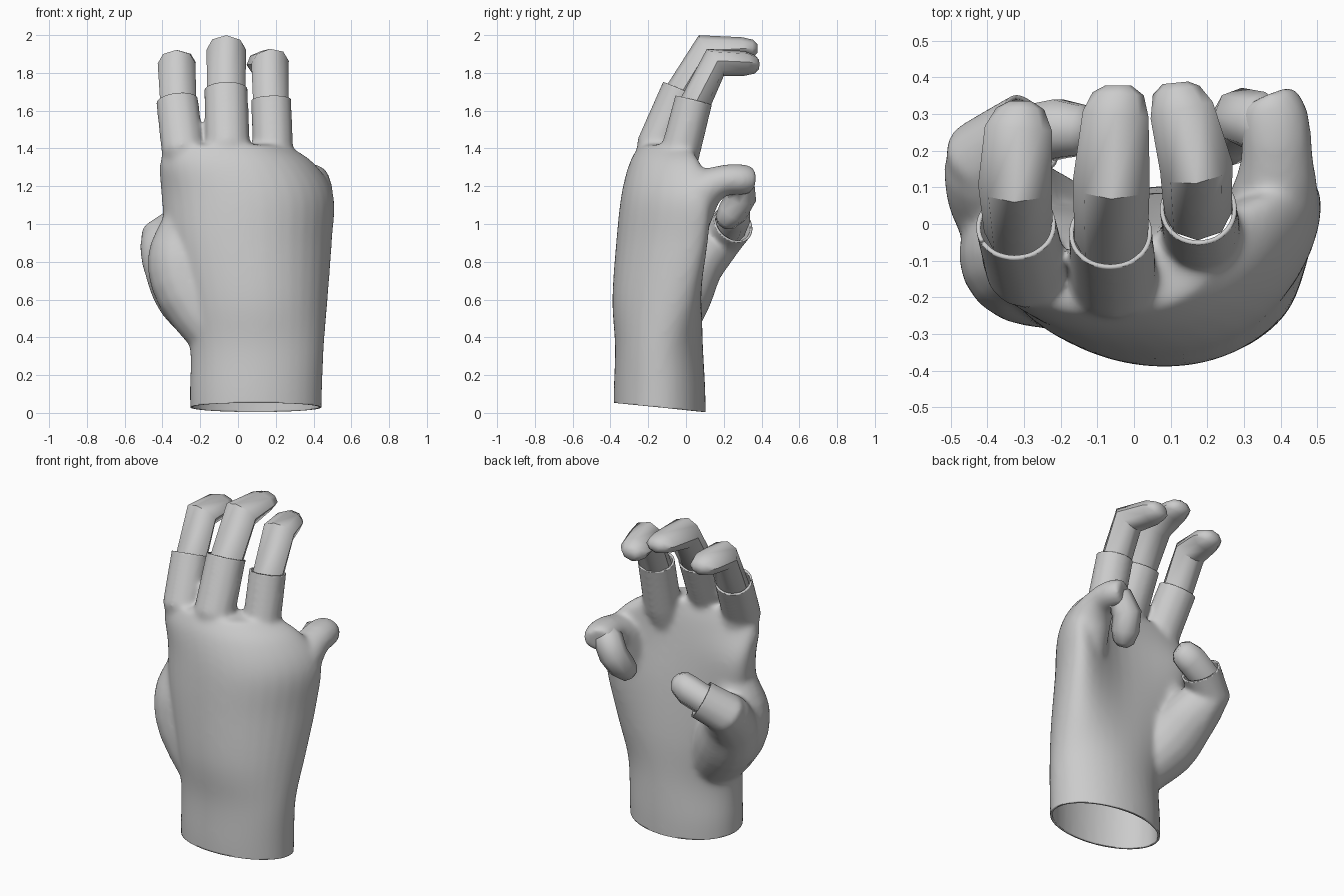
import bpy, bmesh
from math import cos, sin, pi
from mathutils import Vector

if "Cube" in bpy.data.objects:
    bpy.data.objects.remove(bpy.data.objects["Cube"])


def skin(bm, rings):
    n = len(rings[0])
    for a, b in zip(rings, rings[1:]):
        for k in range(n):
            bm.faces.new((a[k], a[(k + 1) % n], b[(k + 1) % n], b[k]))
    bm.faces.new(rings[0][::-1])
    bm.faces.new(rings[-1])


def tube(bm, pts, sides=8):
    """Loft closed rings along points of (x, y, z, radius, flatness)."""
    c = [Vector(p[:3]) for p in pts]
    u, rings = Vector((1, 0, 0)), []
    for i, p in enumerate(pts):
        t = Vector()
        for a, b in ((i - 1, i), (i, i + 1)):
            if a >= 0 and b < len(c):
                t += (c[b] - c[a]).normalized()
        t.normalize()
        u = (u - t * u.dot(t)).normalized()
        v = t.cross(u)
        rings.append([bm.verts.new(c[i] + u * p[3] * cos(2 * pi * k / sides)
                      + v * p[3] * p[4] * sin(2 * pi * k / sides)) for k in range(sides)])
    skin(bm, rings)


def spline(rows, steps=5):
    """Smoothly resample rows of numbers."""
    out = []
    for i in range(len(rows) - 1):
        p = [rows[min(max(i + j, 0), len(rows) - 1)] for j in (-1, 0, 1, 2)]
        for s in range(steps):
            t = s / steps
            out.append([b + .5 * t * (c - a + t * (2 * a - 5 * b + 4 * c - d + t * (3 * (b - c) + d - a)))
                        for a, b, c, d in zip(*p)])
    return out + [list(rows[-1])]


def make(name, bm, angle=0.9):
    bmesh.ops.recalc_face_normals(bm, faces=bm.faces)
    me = bpy.data.meshes.new(name)
    bm.to_mesh(me)
    bm.free()
    ob = bpy.data.objects.new(name, me)
    bpy.context.collection.objects.link(ob)
    bpy.ops.object.select_all(action='DESELECT')
    ob.select_set(True)
    bpy.context.view_layer.objects.active = ob
    bpy.ops.object.shade_smooth_by_angle(angle=angle)
    return ob


# sleeve paths: inside the palm -> sleeve rim
sleeves = {
    "index": [(-.23, -.11, 1.1, .09, .9), (-.293, -.125, 1.4, .116, .95), (-.322, -.005, 1.65, .114, .92)],
    "middle": [(-.05, -.16, 1.1, .1, .9), (-.055, -.15, 1.42, .12, .95), (-.064, -.025, 1.71, .118, .92)],
    "ring": [(.17, -.11, 1.1, .09, .95), (.185, -.035, 1.36, .11, .97), (.176, .04, 1.655, .109, .95)],
    "thumb": [(-.36, .07, .80, .15, .95), (-.395, .185, .925, .128, .95), (-.28, .25, 1.0, .118, .98)],
}
# bare finger paths: inside the sleeve -> tip
fingers = {
    "index": [(-.315, -.02, 1.6, .094, .9), (-.325, .105, 1.85, .1, .85), (-.315, .26, 1.855, .092, .7),
              (-.31, .315, 1.85, .065, .7), (-.31, .335, 1.85, .03, .7)],
    "middle": [(-.062, -.045, 1.66, .1, .88), (-.062, .115, 1.92, .105, .88), (-.05, .3, 1.93, .09, .65),
               (-.043, .355, 1.93, .07, .65), (-.043, .378, 1.93, .035, .65)],
    "ring": [(.174, .03, 1.6, .092, .9), (.17, .155, 1.855, .1, .85), (.13, .31, 1.85, .088, .75),
             (.115, .365, 1.845, .065, .75), (.113, .385, 1.845, .035, .75)],
    "thumb": [(-.35, .23, .97, .09, .95), (-.2, .26, 1.04, .094, .9), (-.14, .255, 1.07, .08, .9),
              (-.11, .25, 1.085, .045, .9)],
    "little": [(.40, .24, 1.24, .08, 1), (.335, .28, 1.215, .085, 1), (.295, .29, 1.14, .083, 1),
               (.27, .245, 1.06, .08, 1), (.25, .205, 1.01, .06, 1), (.245, .19, .99, .03, 1)],
}

# palm and cuff: z, cx, rx, cy, ry, forward bend of thumb side and little-finger side
glove = bmesh.new()
sections = [(-.12, .095, .345, -.14, .243, 0, 0), (.1, .095, .35, -.14, .243, 0, 0),
            (.35, .1, .355, -.143, .233, 0, .01),
            (.6, .085, .39, -.155, .235, .04, .09), (.9, .06, .437, -.16, .21, .08, .18),
            (1.15, .05, .456, -.165, .178, .11, .22), (1.32, -.005, .41, -.16, .14, .06, .18),
            (1.42, -.06, .315, -.15, .095, .03, .12)]
N = 36
rings = []
for z, cx, rx, cy, ry, bl, br in spline(sections):
    rings.append([])
    for k in range(N):
        ca, sa = cos(2 * pi * k / N), sin(2 * pi * k / N)
        bend = (br if ca > 0 else bl) * ca * ca * (1 + .5 * sa)
        rings[-1].append(glove.verts.new((cx + rx * ca, cy + ry * sa + bend, z)))
skin(glove, rings)
# sleeves run past their rims and are trimmed later
for p in sleeves.values():
    a, b = Vector(p[1][:3]), Vector(p[2][:3])
    end = b + (b - a).normalized() * .06
    tube(glove, [*p, (*end, *p[2][3:])], 12)
# thumb mound, its web to the back of the hand, and the curled little-finger sleeve
tube(glove, spline([(-.08, -.12, .40, .14, 1), (-.25, -.03, .62, .185, .9), (-.345, .06, .79, .16, .9),
                    (-.385, .15, .90, .135, .95), (-.36, .20, .95, .11, .95)], 3), 16)
tube(glove, spline([(-.06, -.15, .36, .15, 1), (-.255, -.11, .63, .175, 1), (-.3, -.08, .82, .18, 1),
                    (-.28, -.08, .98, .135, 1), (-.25, -.1, 1.12, .1, 1)], 3), 16)
tube(glove, spline([(.34, -.04, .85, .11, 1), (.38, .05, 1.13, .125, 1), (.39, .18, 1.225, .1, .85),
                    (.38, .29, 1.235, .098, .85), (.36, .345, 1.23, .08, .9)], 3), 16)
ob = make("glove", glove)
m = ob.modifiers.new("fuse", 'REMESH')
m.mode, m.voxel_size = 'VOXEL', 0.0115
m = ob.modifiers.new("soften", 'SMOOTH')
m.factor, m.iterations = 0.5, 28
bpy.ops.object.modifier_apply(modifier="fuse")
bpy.ops.object.modifier_apply(modifier="soften")

# open the cuff and the sleeve rims, then give the shell a thin wall
bm = bmesh.new()
bm.from_mesh(ob.data)
bmesh.ops.bisect_plane(bm, geom=bm.verts[:] + bm.edges[:] + bm.faces[:],
                       plane_co=(0, .1, .005), plane_no=(0, .1, 1), clear_inner=True)
for p in sleeves.values():
    b = Vector(p[2][:3])
    d = (b - Vector(p[1][:3])).normalized()

    def near(f):
        w = f.calc_center_median() - b
        h = w.dot(d)
        return -.05 < h < .15 and (w - d * h).length < .132
    faces = [f for f in bm.faces if near(f)]
    edges = {e for f in faces for e in f.edges}
    verts = {v for f in faces for v in f.verts}
    bmesh.ops.bisect_plane(bm, geom=list(verts) + list(edges) + faces,
                           plane_co=b, plane_no=d, clear_outer=True)
bm.to_mesh(ob.data)
bm.free()
m = ob.modifiers.new("wall", 'SOLIDIFY')
m.thickness, m.offset = 0.012, -1
bpy.ops.object.shade_smooth_by_angle(angle=0.9)

# bare fingers
for key, p in fingers.items():
    bm = bmesh.new()
    tube(bm, p)
    make(key + "_finger", bm)
